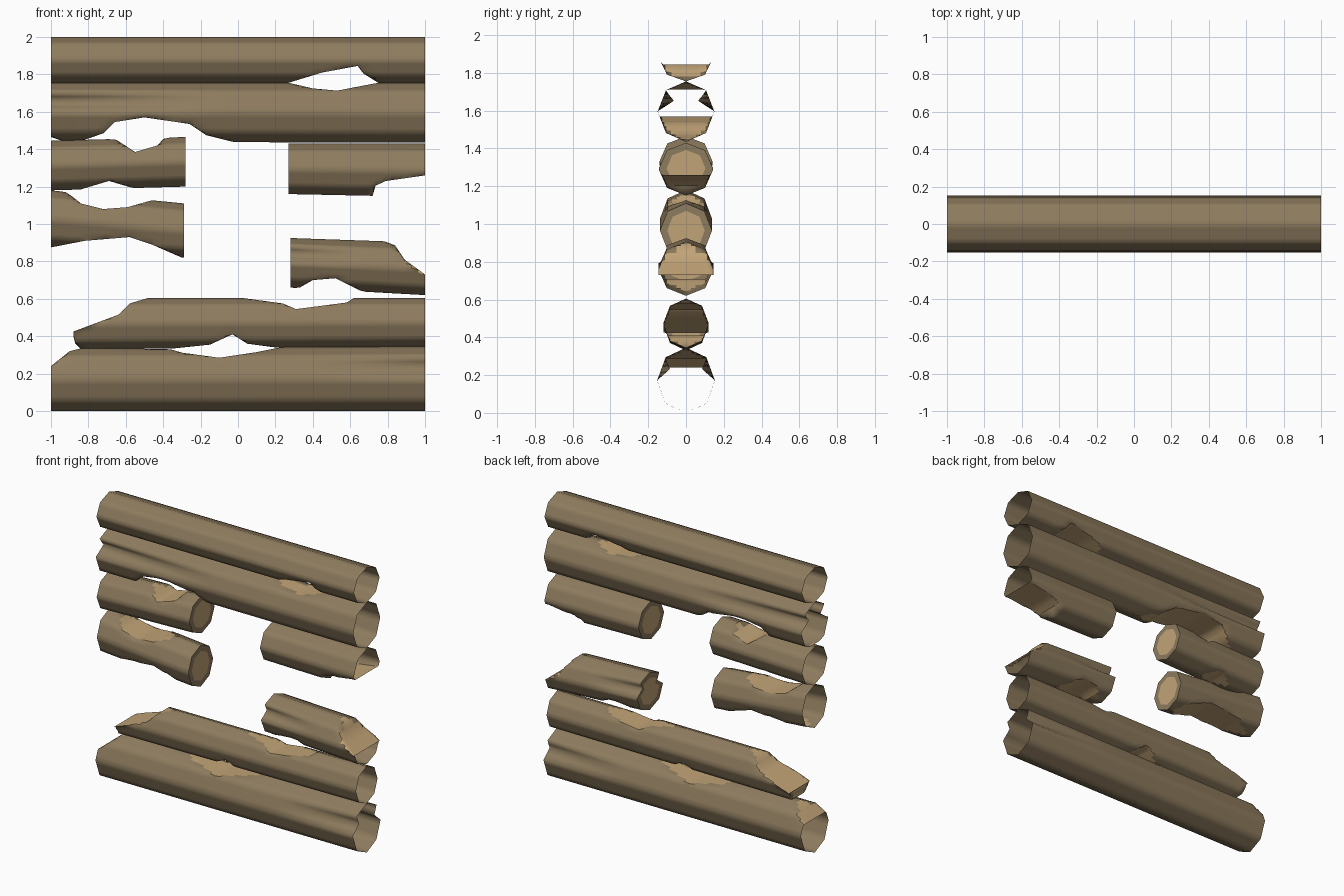
import bpy, bmesh, math

if "Cube" in bpy.data.objects:
    bpy.data.objects.remove(bpy.data.objects["Cube"])


def material(name, rgb):
    m = bpy.data.materials.new(name)
    m.diffuse_color = (*rgb, 1)
    m.use_nodes = True
    m.node_tree.nodes["Principled BSDF"].inputs["Base Color"].default_value = m.diffuse_color
    return m


bark = material("bark_brown", (0.27, 0.20, 0.113))
cut_wood = material("cut_wood_tan", (0.54, 0.37, 0.185))


def sample(points, x, default):
    # piecewise linear cut line; beyond its ends there is no cut
    for (x0, z0), (x1, z1) in zip(points, points[1:]):
        if x0 <= x <= x1:
            return z0 + (z1 - z0) * (x - x0) / max(x1 - x0, 1e-6)
    return default


def octagon(sub=4):
    # unit octagon with a corner on top, each side subdivided
    pts = []
    for k in range(8):
        a, b = k * math.pi / 4, (k + 1) * math.pi / 4
        for s in range(sub):
            t = s / sub
            pts.append((math.sin(a) * (1 - t) + math.sin(b) * t,
                        math.cos(a) * (1 - t) + math.cos(b) * t))
    return pts


RING = octagon()
N = len(RING)


def log(name, x0, x1, start, end, ry, top=(), bottom=(), groove=None, caps=()):
    """Open tube from x0 to x1; start/end = (z low, z high); top/bottom = axe cuts."""
    xs = {x0, x1} | {p[0] for p in (*top, *bottom) if x0 <= p[0] <= x1}
    xs = sorted(xs)
    stations = []
    for a, b in zip(xs, xs[1:]):
        n = max(1, math.ceil((b - a) / 0.04))
        stations += [a + (b - a) * i / n for i in range(n)]
    stations.append(x1)

    bm = bmesh.new()
    rings, chopped = [], set()
    for x in stations:
        t = (x - x0) / (x1 - x0)
        lo = start[0] + (end[0] - start[0]) * t
        hi = start[1] + (end[1] - start[1]) * t
        zc, rz = (lo + hi) / 2, (hi - lo) / 2
        zmax, zmin = sample(top, x, 9), sample(bottom, x, -9)
        ring = []
        for u, w in RING:
            y, z = ry * u, zc + rz * w
            if groove:  # V-shaped split that fades along the log
                gx, length, depth = groove
                fade = max(0, 1 - abs(x - gx) / length)
                y *= 1 - depth * fade * max(0, 1 - abs(w - 0.354) / 0.354)
            znew = max(min(z, zmax), zmin)
            v = bm.verts.new((x, y, znew))
            if abs(znew - z) > 0.004:
                chopped.add(v)
            ring.append(v)
        rings.append(ring)

    for r0, r1 in zip(rings, rings[1:]):
        for i in range(N):
            j = (i + 1) % N
            f = bm.faces.new((r0[i], r0[j], r1[j], r1[i]))
            f.material_index = int(sum(v in chopped for v in f.verts) >= 3)

    # sawn ends: bark rim around a pale core
    for side in caps:
        ring = rings[side]
        c = sum((v.co for v in ring), ring[0].co * 0) / N
        inner = [bm.verts.new(c + (v.co - c) * 0.72) for v in ring]
        for i in range(N):
            j = (i + 1) % N
            q = (ring[i], ring[j], inner[j], inner[i])
            bm.faces.new(q if side == -1 else q[::-1])
        core = bm.faces.new(inner if side == -1 else inner[::-1])
        core.material_index = 1
        for v in ring:
            for e in v.link_edges:
                if e.other_vert(v) in ring:
                    e.smooth = False

    for f in bm.faces:
        f.smooth = True
    for e in bm.edges:
        if len({f.material_index for f in e.link_faces}) > 1:
            e.smooth = False
    bmesh.ops.recalc_face_normals(bm, faces=bm.faces)
    # open tubes: make sure the bark faces outward
    mid = rings[len(rings) // 2]
    axis = sum((v.co for v in mid), mid[0].co * 0) / N
    probe = max(mid, key=lambda v: v.co.y)
    bm.normal_update()
    if sum(f.normal.dot(probe.co - axis) for f in probe.link_faces) < 0:
        bmesh.ops.reverse_faces(bm, faces=bm.faces)

    me = bpy.data.meshes.new(name)
    bm.to_mesh(me)
    bm.free()
    me.materials.append(bark)
    me.materials.append(cut_wood)
    ob = bpy.data.objects.new(name, me)
    bpy.context.collection.objects.link(ob)


# full-length logs above the window
log("top_log", -1, 1, (1.755, 2.0), (1.755, 2.0), 0.143,
    bottom=[(0.27, 1.755), (0.45, 1.81), (0.64, 1.845), (0.67, 1.805), (0.75, 1.755)])
log("lintel_log", -1, 1, (1.44, 1.755), (1.435, 1.755), 0.15,
    top=[(0.27, 1.755), (0.4, 1.725), (0.53, 1.713), (0.67, 1.74), (0.75, 1.755)],
    bottom=[(-1, 1.465), (-0.94, 1.445), (-0.82, 1.45), (-0.72, 1.485), (-0.66, 1.545),
            (-0.5, 1.57), (-0.26, 1.535), (-0.17, 1.475), (-0.03, 1.44)],
    groove=(-1, 0.9, 0.5))

# short logs left of the window
log("upper_left_log", -1, -0.28, (1.18, 1.445), (1.2, 1.465), 0.14,
    top=[(-0.65, 1.45), (-0.55, 1.385), (-0.43, 1.42), (-0.4, 1.455)],
    bottom=[(-0.84, 1.185), (-0.69, 1.23), (-0.57, 1.195)], caps=(-1,))
log("lower_left_log", -1, -0.29, (0.875, 1.18), (0.82, 1.11), 0.138,
    top=[(-0.92, 1.17), (-0.89, 1.15), (-0.84, 1.11), (-0.72, 1.08), (-0.59, 1.09),
         (-0.45, 1.13)],
    bottom=[(-1, 0.875), (-0.82, 0.91), (-0.58, 0.93), (-0.46, 0.89), (-0.3, 0.82)],
    caps=(-1,))

# short logs right of the window
log("upper_right_log", 0.27, 1, (1.16, 1.43), (1.145, 1.43), 0.143,
    bottom=[(0.72, 1.15), (0.735, 1.205), (0.79, 1.23), (1, 1.26)], caps=(0,))
log("lower_right_log", 0.28, 1, (0.66, 0.925), (0.62, 0.9), 0.145,
    top=[(0.78, 0.91), (0.84, 0.885), (0.89, 0.81), (1, 0.73)],
    bottom=[(0.33, 0.66), (0.4, 0.70), (0.52, 0.71), (0.65, 0.645)],
    groove=(0.28, 0.4, 0.35), caps=(0,))

# long logs below the window
log("sill_log", -0.88, 1, (0.33, 0.605), (0.345, 0.605), 0.12,
    top=[(-0.88, 0.425), (-0.64, 0.515), (-0.58, 0.575), (-0.48, 0.605), (0.02, 0.605),
         (0.24, 0.575), (0.31, 0.545), (0.58, 0.58), (0.62, 0.605)],
    bottom=[(-0.88, 0.40), (-0.87, 0.36), (-0.84, 0.33), (-0.35, 0.334), (-0.15, 0.355),
            (-0.03, 0.41), (0.05, 0.36), (0.2, 0.34)], caps=(0,))
log("bottom_log", -1, 1, (0, 0.34), (0, 0.345), 0.153,
    top=[(-1, 0.24), (-0.9, 0.32), (-0.82, 0.34), (-0.36, 0.33), (-0.3, 0.312),
         (-0.1, 0.285), (0.1, 0.315), (0.25, 0.345)],
    groove=(1, 0.6, 0.35))
